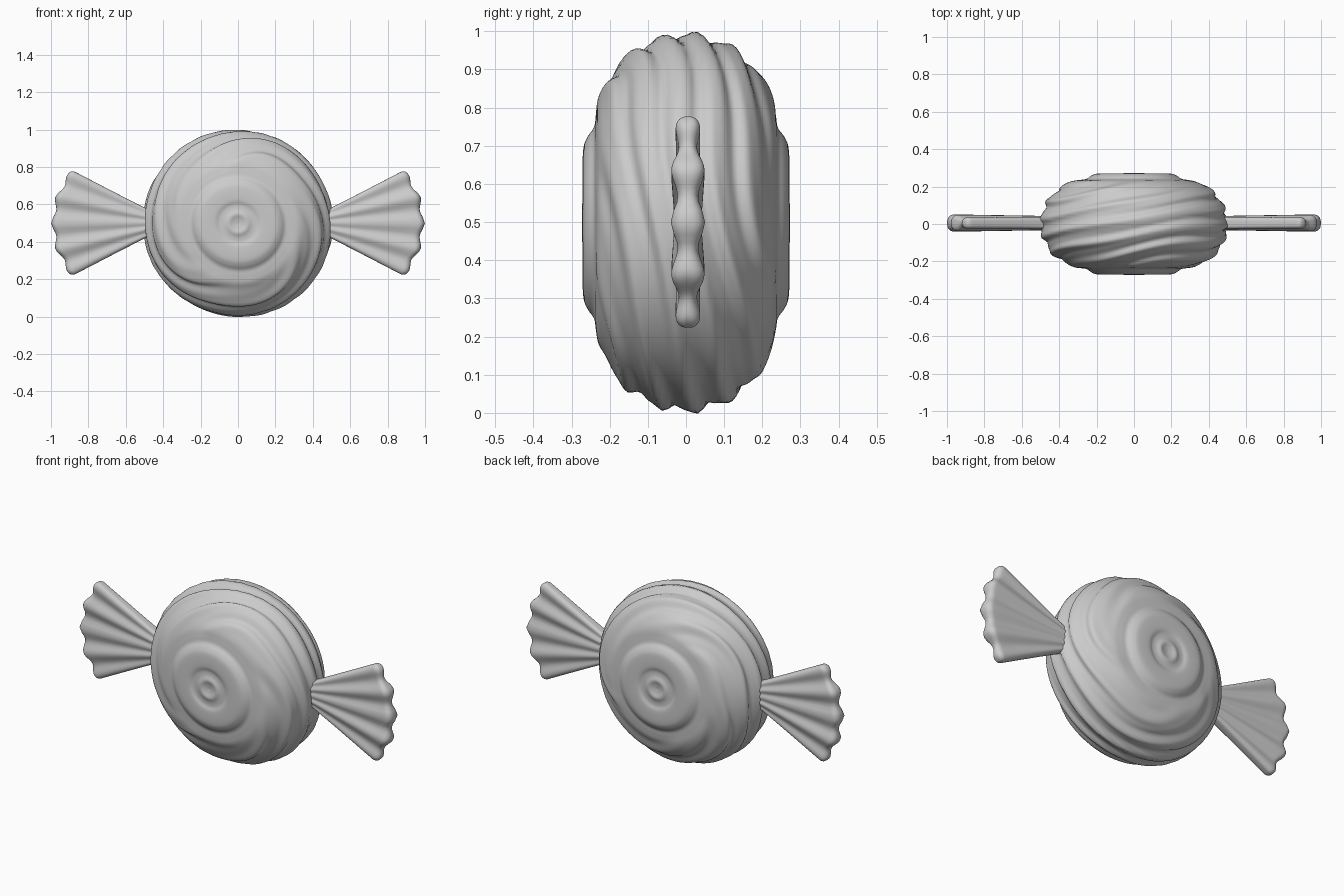
import bpy, bmesh
from math import sin, cos, pi, exp, radians
from mathutils import Vector

if "Cube" in bpy.data.objects:
    bpy.data.objects.remove(bpy.data.objects["Cube"])


def make_object(name, rings):
    """Skin a list of closed rings; collapsed end rings are welded shut."""
    bm = bmesh.new()
    rows = [[bm.verts.new(p) for p in ring] for ring in rings]
    n = len(rows[0])
    for a, b in zip(rows, rows[1:]):
        for i in range(n):
            j = (i + 1) % n
            bm.faces.new((a[i], a[j], b[j], b[i]))
    bmesh.ops.remove_doubles(bm, verts=bm.verts, dist=1e-5)
    bmesh.ops.recalc_face_normals(bm, faces=bm.faces)
    for f in bm.faces:
        f.smooth = True
    mesh = bpy.data.meshes.new(name)
    bm.to_mesh(mesh)
    bm.free()
    obj = bpy.data.objects.new(name, mesh)
    bpy.context.collection.objects.link(obj)
    return obj


def smooth_path(pts, steps):
    """Catmull-Rom curve through the profile points."""
    p = [Vector(q) for q in pts]
    p = [2 * p[0] - p[1]] + p + [2 * p[-1] - p[-2]]
    out = []
    for a, b, c, d in zip(p, p[1:], p[2:], p[3:]):
        for k in range(steps):
            t = k / steps
            out.append(0.5 * (2 * b + (c - a) * t + (2 * a - 5 * b + 4 * c - d) * t * t
                              + (3 * b - a - 3 * c + d) * t ** 3))
    return out + [p[-2]]


# Candy body: lathed around y, with raised rings on the faces and swirling rim folds
half = [(0, .262), (.025, .266), (.05, .272), (.075, .265), (.10, .264), (.13, .271),
        (.195, .269), (.225, .258), (.25, .241), (.28, .236), (.32, .229), (.36, .210),
        (.41, .176), (.45, .130), (.477, .075), (.492, 0)]
profile = half + [(r, -y) for r, y in reversed(half[:-1])]
rings = []
for r, y in smooth_path(profile, 5):
    ring = []
    rim = min(1, max(0, (r - .27) / .12))
    for i in range(160):
        th = 2 * pi * i / 160
        phase = 70 * y + 4 * th + .8 * sin(3 * th + 1) + .5 * sin(5 * th + 9 * y)
        fold = .010 * rim * (sin(phase) + .35 * sin(2 * phase + 2 * th))
        wobble = 1 + .02 * sin(2 * th + 12 * y) * (1 - rim) * min(1, r / .1)
        rr = r * wobble + fold * r / .5
        ring.append((rr * cos(th) * 1.015, y * (1 + fold * 1.8), .498 + rr * sin(th)))
    rings.append(ring)
make_object("candy_body", rings)


# Wrapper ends: pleated fans spreading from an apex inside the candy
def wrapper(name, side):
    apex, spread, n = .345, radians(27.5), 120
    stations = [(.15 + .80 * k / 24, 1) for k in range(25)]
    stations += [(.95 + .05 * sin(k * pi / 16), cos(k * pi / 16)) for k in range(1, 9)]
    rings = []
    for u, scale in stations:
        ring = []
        for i in range(n):
            phi = 2 * pi * i / n
            c, s = cos(phi), sin(phi)
            w = (abs(c) ** .75) * (1 if c > 0 else -1)
            pleat = cos(2 * pi * w / .47)
            reach = .643 - .035 * w * w + .011 * pleat
            dist = u * reach
            thick = .036 + .009 * pleat * min(1, u * 1.2)
            thick *= abs(s) ** .45 * max(scale, 0) ** .8
            ang = w * spread * (1 - .05 * (1 - scale))
            ring.append((side * (apex + dist * cos(ang)),
                         .005 + (thick if s > 0 else -thick),
                         .50 + dist * sin(ang) + .012 * exp(-u * 6) * w))
        rings.append(ring)
    # close the inner end, hidden in the body
    mid = Vector((side * (apex + .08), .005, .5))
    rings.insert(0, [tuple(mid)] * n)
    return make_object(name, rings)


wrapper("left_wrapper_end", -1)
wrapper("right_wrapper_end", 1)
